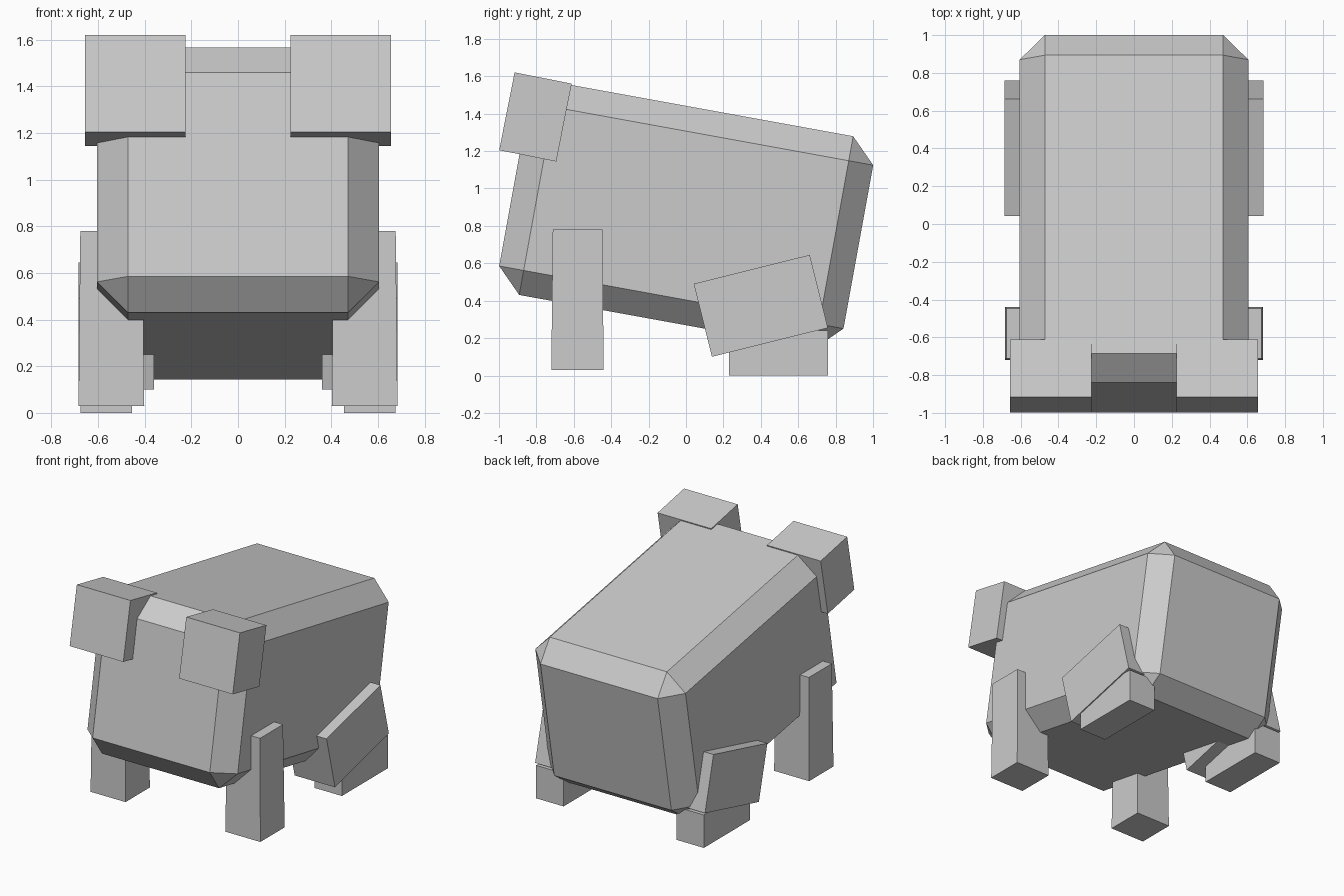
import bpy, bmesh
from math import radians
from mathutils import Matrix

if "Cube" in bpy.data.objects:
    bpy.data.objects.remove(bpy.data.objects["Cube"])


def block(name, center, size, pitch=0.0, taper=1.0, chamfer=0.0):
    """Box pitched about x, optionally narrowed at the top or chamfered."""
    bm = bmesh.new()
    bmesh.ops.create_cube(bm, size=1)
    for v in bm.verts:
        k = taper if v.co.z > 0 else 1.0
        v.co.x *= size[0] * k
        v.co.y *= size[1] * k
        v.co.z *= size[2]
    if chamfer:
        bmesh.ops.bevel(bm, geom=bm.edges[:], offset=chamfer, segments=1,
                        affect='EDGES', profile=0.5)
    bm.transform(Matrix.Translation(center) @ Matrix.Rotation(radians(pitch), 4, 'X'))
    mesh = bpy.data.meshes.new(name)
    bm.to_mesh(mesh)
    bm.free()
    obj = bpy.data.objects.new(name, mesh)
    bpy.context.collection.objects.link(obj)
    return obj


# Chamfered body, nose up
block("body", (0, 0.001, 0.855), (1.21, 1.871, 1.154), pitch=-10.3, chamfer=0.133)

for side, s in (("left", 1), ("right", -1)):
    # Block eyes on the upper front corners
    block(f"eye_{side}", (s * 0.441, -0.805, 1.3825), (0.432, 0.311, 0.424), pitch=-11.2)
    # Slightly tapered front legs
    block(f"front_leg_{side}", (s * 0.543, -0.58, 0.405), (0.282, 0.28, 0.75), taper=0.945)
    # Folded hind legs: tilted thigh over a flat foot
    block(f"thigh_{side}", (s * 0.522, 0.40, 0.3725), (0.325, 0.639, 0.402), pitch=14)
    block(f"hind_foot_{side}", (s * 0.565, 0.495, 0.12), (0.222, 0.53, 0.24))
